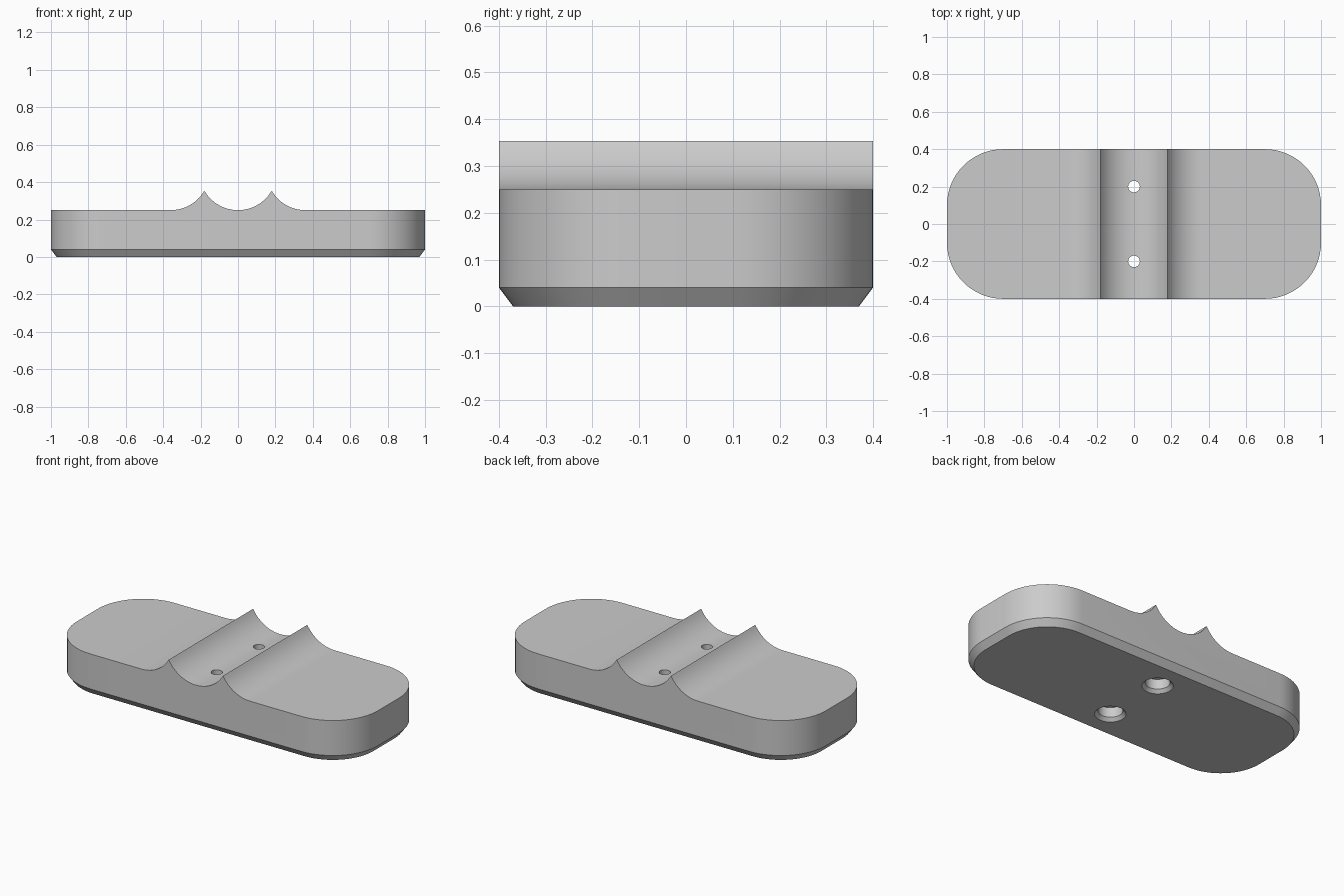
import bpy
import bmesh
from math import cos, sin, pi, asin, radians

cube = bpy.data.objects.get("Cube")
if cube:
    bpy.data.objects.remove(cube, do_unlink=True)

grey = bpy.data.materials.new("light grey")
grey.use_nodes = True
color = (0.6, 0.6, 0.6, 1)
grey.diffuse_color = color
grey.node_tree.nodes["Principled BSDF"].inputs["Base Color"].default_value = color


def loft(name, loops):
    """Closed solid through matching loops of points, capped at both ends."""
    bm = bmesh.new()
    rings = [[bm.verts.new(p) for p in loop] for loop in loops]
    count = len(rings[0])
    for a, b in zip(rings, rings[1:]):
        for i in range(count):
            j = (i + 1) % count
            bm.faces.new((a[i], a[j], b[j], b[i]))
    bm.faces.new(rings[0])
    bm.faces.new(rings[-1])
    bmesh.ops.recalc_face_normals(bm, faces=bm.faces)
    mesh = bpy.data.meshes.new(name)
    bm.to_mesh(mesh)
    bm.free()
    mesh.materials.append(grey)
    obj = bpy.data.objects.new(name, mesh)
    bpy.context.collection.objects.link(obj)
    return obj


def rounded_outline(inset, z, steps=16):
    """Rounded rectangle, corner radius shrinking with the inset."""
    r = 0.3 - inset
    points = []
    for k, (sx, sy) in enumerate([(1, 1), (-1, 1), (-1, -1), (1, -1)]):
        for i in range(steps + 1):
            a = (k + i / steps) * pi / 2
            points.append((sx * 0.7 + r * cos(a), sy * 0.1 + r * sin(a), z))
    return points


def circle(r, y, z, steps=32):
    return [(r * cos(2 * pi * i / steps), y + r * sin(2 * pi * i / steps), z)
            for i in range(steps)]


def cut(target, tool, operation):
    bpy.context.view_layer.objects.active = target
    mod = target.modifiers.new("cut", 'BOOLEAN')
    mod.operation = operation
    mod.solver = 'EXACT'
    mod.object = tool
    bpy.ops.object.modifier_apply(modifier=mod.name)
    bpy.data.objects.remove(tool, do_unlink=True)


# Base plate with a chamfered lower edge, left tall for trimming
base = loft("base_plate", [rounded_outline(0.03, 0), rounded_outline(0, 0.04),
                           rounded_outline(0, 0.5)])

# Top profile: a central cradle between two sharp ridges with curved flanks
TOP, PEAK_X, RISE = 0.25, 0.18, 0.104
radius = (PEAK_X ** 2 + RISE ** 2) / (2 * RISE)
sweep = asin(PEAK_X / radius)
arc = [(radius * sin(sweep * i / 12), TOP + radius * (1 - cos(sweep * i / 12)))
       for i in range(13)]
half = arc + [(2 * PEAK_X - x, z) for x, z in reversed(arc[:-1])]
half += [(1.2, TOP), (1.2, -0.2)]
profile = [(-x, z) for x, z in reversed(half[1:])] + half
trim = loft("top_trim", [[(x, y, z) for x, z in profile] for y in (-0.6, 0.6)])
cut(base, trim, 'INTERSECT')

# Two screw holes, each with a chamfered counterbore underneath
for y in (-0.2, 0.2):
    stages = [(0.1, -0.015), (0.068, 0.02), (0.068, 0.08), (0.031, 0.08), (0.031, 0.5)]
    hole = loft("screw_hole", [circle(r, y, z) for r, z in stages])
    cut(base, hole, 'DIFFERENCE')

# Smooth curved sides, sharp edges kept
bpy.ops.object.select_all(action='DESELECT')
base.select_set(True)
bpy.context.view_layer.objects.active = base
bpy.ops.object.shade_smooth_by_angle(angle=radians(25))
